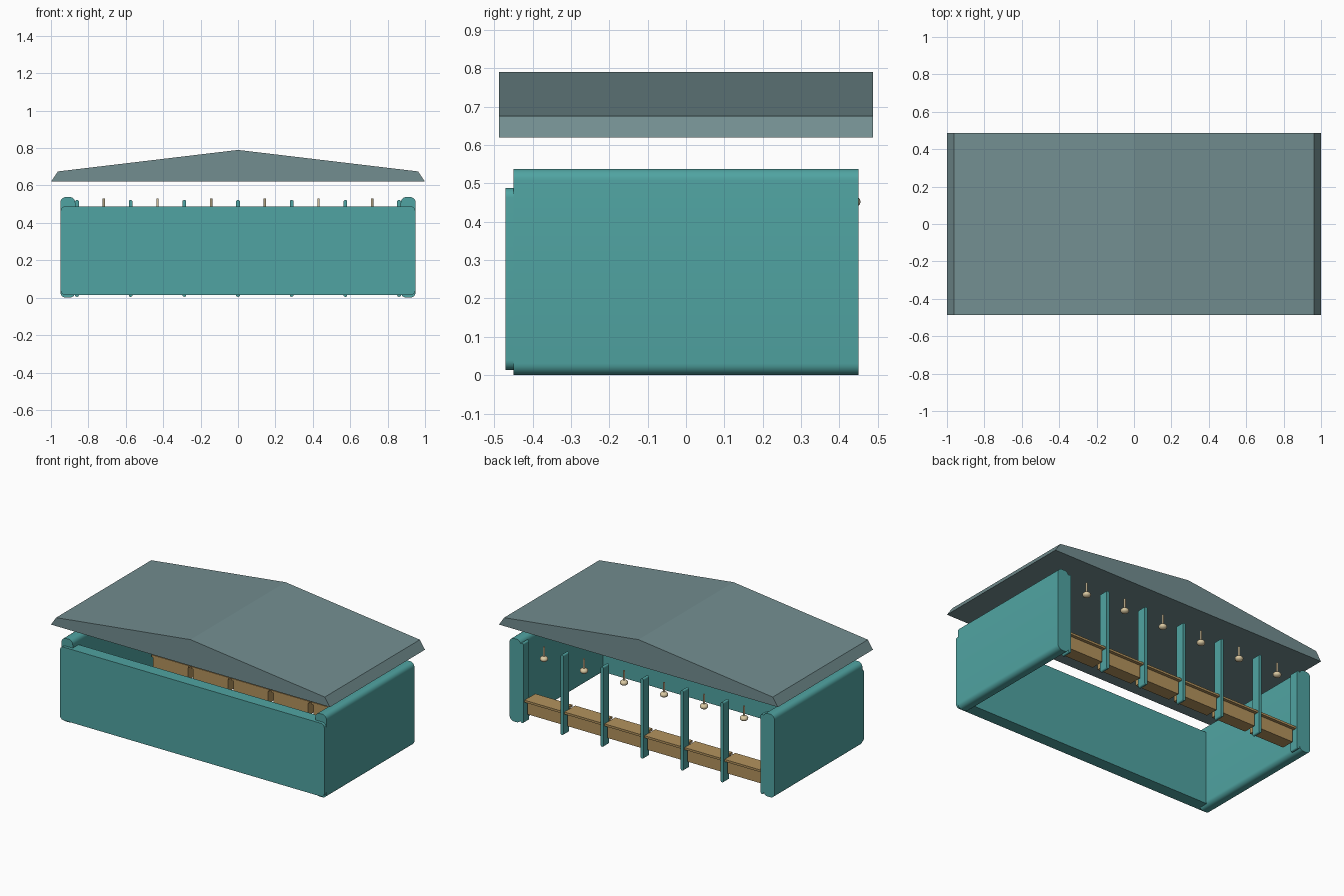
import bpy, bmesh, math
from mathutils import Matrix

if "Cube" in bpy.data.objects:
    bpy.data.objects.remove(bpy.data.objects["Cube"])

def material(name, rgb):
    m = bpy.data.materials.new(name)
    m.diffuse_color = (*rgb, 1)
    m.use_nodes = True
    m.node_tree.nodes["Principled BSDF"].inputs["Base Color"].default_value = m.diffuse_color
    return m

TEAL = material("teal_paint", (0.08, 0.37, 0.36))
SLATE = material("slate", (0.17, 0.27, 0.28))
WOOD = material("wood", (0.45, 0.29, 0.11))
CREAM = material("cream", (0.70, 0.58, 0.36))

def finish(name, bm, mat, smooth=True):
    bmesh.ops.recalc_face_normals(bm, faces=bm.faces)
    me = bpy.data.meshes.new(name)
    bm.to_mesh(me)
    bm.free()
    me.materials.append(mat)
    ob = bpy.data.objects.new(name, me)
    bpy.context.collection.objects.link(ob)
    if smooth:
        bpy.ops.object.select_all(action='DESELECT')
        ob.select_set(True)
        bpy.context.view_layer.objects.active = ob
        bpy.ops.object.shade_smooth_by_angle(angle=math.radians(35))
    return ob

def extrude_y(name, profile, y0, y1, mat, smooth=True):
    """Extrude an (x, z) profile from y0 to y1."""
    bm = bmesh.new()
    face = bm.faces.new([bm.verts.new((x, y0, z)) for x, z in profile])
    new = bmesh.ops.extrude_face_region(bm, geom=[face])['geom']
    moved = [v for v in new if isinstance(v, bmesh.types.BMVert)]
    bmesh.ops.translate(bm, vec=(0, y1 - y0, 0), verts=moved)
    return finish(name, bm, mat, smooth)

def rounded(x0, x1, z0, z1, r, n=6):
    """Rounded rectangle outline in x and z."""
    corners = ((x1 - r, z1 - r), (x0 + r, z1 - r), (x0 + r, z0 + r), (x1 - r, z0 + r))
    return [(cx + r * math.cos(math.pi / 2 * (q + i / n)),
             cz + r * math.sin(math.pi / 2 * (q + i / n)))
            for q, (cx, cz) in enumerate(corners) for i in range(n + 1)]

def box(name, x0, x1, y0, y1, z0, z1, mat):
    return extrude_y(name, [(x0, z0), (x1, z0), (x1, z1), (x0, z1)], y0, y1, mat, False)

# Solid gabled roof
extrude_y("roof", [(-1, 0.62), (1, 0.62), (0.963, 0.675), (0, 0.79), (-0.963, 0.675)],
          -0.487, 0.487, SLATE, False)

# Front and side walls
extrude_y("front_wall", rounded(-0.948, 0.948, 0.014, 0.488, 0.025), -0.47, -0.39, TEAL)
extrude_y("right_wall", rounded(0.87, 0.95, 0, 0.538, 0.03), -0.45, 0.45, TEAL)
extrude_y("left_wall", rounded(-0.95, -0.87, 0, 0.538, 0.03), -0.45, 0.45, TEAL)

# Slim posts along the open back
PITCH = 0.287
for i in range(-3, 4):
    x = i * PITCH
    extrude_y("back_post", rounded(x - 0.01, x + 0.01, 0.005, 0.522, 0.008, 4), 0.392, 0.45, TEAL)

# Bays: crate, counter top and hanging lamp
for i in range(6):
    x = (i - 2.5) * PITCH
    box("counter_box", x - 0.125, x + 0.125, 0.335, 0.42, 0.055, 0.138, WOOD)
    box("counter_top", x - 0.133, x + 0.133, 0.33, 0.44, 0.138, 0.152, WOOD)

    bm = bmesh.new()
    bmesh.ops.create_cone(bm, cap_ends=True, segments=12, radius1=0.006, radius2=0.006, depth=0.07,
                          matrix=Matrix.Translation((x, 0.43, 0.495)))
    finish("lamp_stem", bm, CREAM)
    bm = bmesh.new()
    bmesh.ops.create_uvsphere(bm, u_segments=16, v_segments=10, radius=0.025,
                              matrix=Matrix.Translation((x, 0.43, 0.452)) @ Matrix.Diagonal((1, 1, 0.7, 1)))
    finish("lamp_bulb", bm, CREAM)
